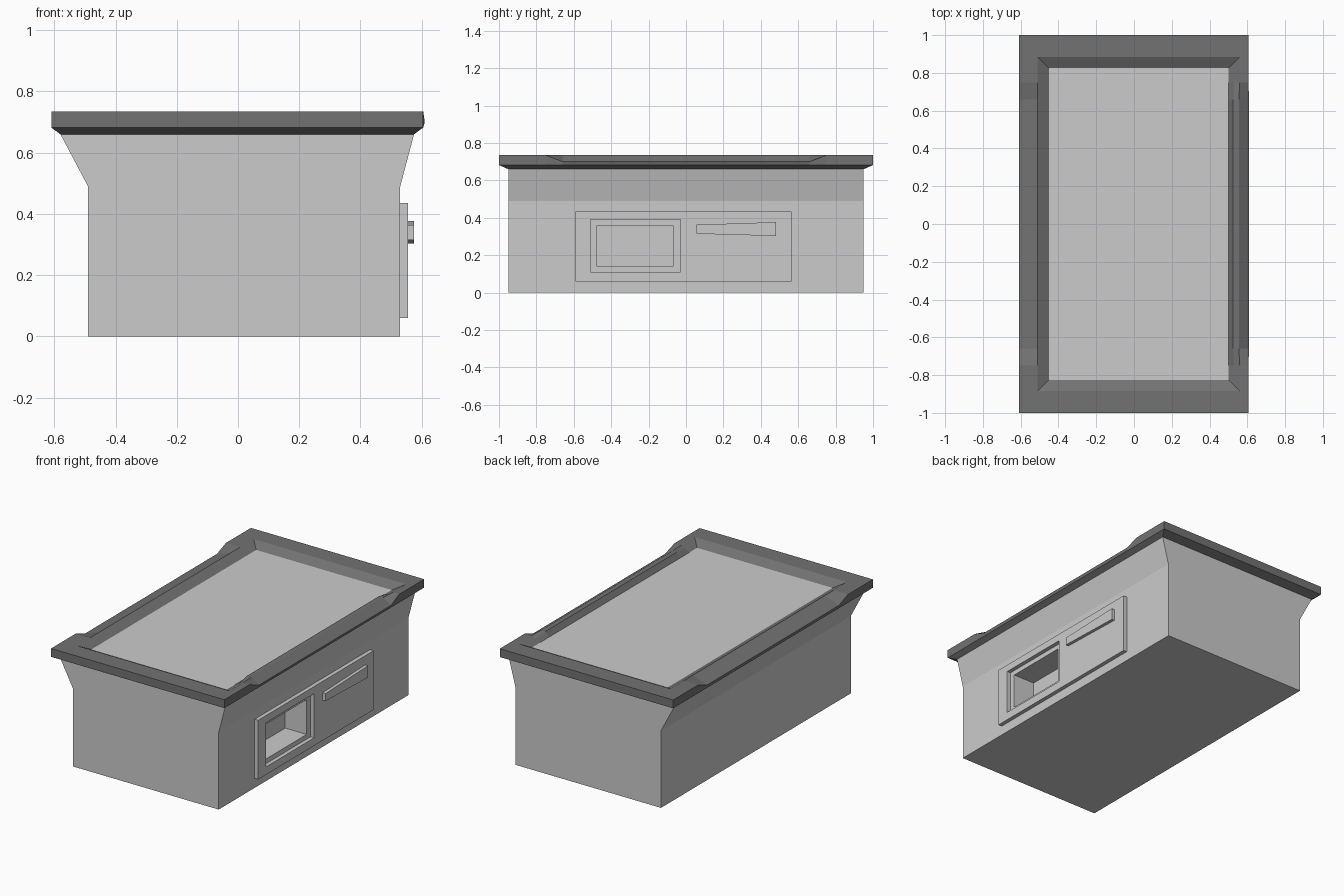
import bpy, bmesh

if "Cube" in bpy.data.objects:
    bpy.data.objects.remove(bpy.data.objects["Cube"])

dark = bpy.data.materials.new("dark_trim")
dark.diffuse_color = (0.17, 0.17, 0.17, 1)
dark.use_nodes = True
dark.node_tree.nodes["Principled BSDF"].inputs["Base Color"].default_value = dark.diffuse_color


def finish(name, bm):
    bmesh.ops.recalc_face_normals(bm, faces=bm.faces[:])
    me = bpy.data.meshes.new(name)
    bm.to_mesh(me)
    bm.free()
    ob = bpy.data.objects.new(name, me)
    bpy.context.collection.objects.link(ob)
    return ob


def prism(name, points, offset):
    """Extrude a flat polygon along an offset vector."""
    bm = bmesh.new()
    face = bm.faces.new([bm.verts.new(p) for p in points])
    ext = bmesh.ops.extrude_face_region(bm, geom=[face], use_keep_orig=True)
    verts = [g for g in ext["geom"] if isinstance(g, bmesh.types.BMVert)]
    bmesh.ops.translate(bm, verts=verts, vec=offset)
    return finish(name, bm)


def side_box(name, x0, x1, y0, y1, z0, z1):
    pts = [(x0, y0, z0), (x0, y1, z0), (x0, y1, z1), (x0, y0, z1)]
    return prism(name, pts, (x1 - x0, 0, 0))


def cut(target, cutter):
    cutter.hide_render = True
    mod = target.modifiers.new("cut", 'BOOLEAN')
    mod.operation = 'DIFFERENCE'
    mod.solver = 'EXACT'
    mod.object = cutter
    bpy.context.view_layer.objects.active = target
    bpy.ops.object.modifier_apply(modifier=mod.name)
    bpy.data.objects.remove(cutter)


# Cabinet with flared upper sides
profile = [(-0.49, 0), (0.53, 0), (0.53, 0.49), (0.575, 0.66), (-0.58, 0.66), (-0.49, 0.49)]
body = prism("cabinet_body", [(x, -0.95, z) for x, z in profile], (0, 1.9, 0))

# Service panel, with a recessed frame and a deep return opening
panel = side_box("side_panel", 0.53, 0.555, -0.59, 0.565, 0.06, 0.435)
cut(panel, side_box("recess_cutter", 0.5, 0.6, -0.51, -0.03, 0.11, 0.39))
cut(body, side_box("opening_cutter", 0.38, 0.6, -0.475, -0.07, 0.14, 0.36))

# Slightly tapered handle
prism("panel_handle", [(0.555, 0.055, 0.315), (0.555, 0.48, 0.303),
                       (0.555, 0.48, 0.377), (0.555, 0.055, 0.363)], (0.02, 0, 0))


# Rim: stacked rectangular loops with lowered outer edges along the long sides
def ring(x0, x1, y, z, left_dip=None, right_dip=None):
    """Each dip is the (x, z) of the middle stretch of that long side."""
    lx, lz = left_dip or (x0, z)
    rx, rz = right_dip or (x1, z)
    return [(x1, -y, z), (x1, -0.75, z), (rx, -0.66, rz), (rx, 0.66, rz), (x1, 0.75, z), (x1, y, z),
            (x0, y, z), (x0, 0.75, z), (lx, 0.66, lz), (lx, -0.66, lz), (x0, -0.75, z), (x0, -y, z)]


rings = [
    ring(-0.58, 0.575, 0.95, 0.66),
    ring(-0.61, 0.605, 1.0, 0.682),
    ring(-0.61, 0.605, 1.0, 0.735, (-0.61, 0.70), (0.61, 0.70)),
    ring(-0.51, 0.56, 0.885, 0.735, None, (0.555, 0.735)),
    ring(-0.48, 0.53, 0.855, 0.72, None, (0.525, 0.735)),
    ring(-0.45, 0.50, 0.825, 0.705),
]
bm = bmesh.new()
loops = [[bm.verts.new(p) for p in r] for r in rings]
for a, b in zip(loops, loops[1:]):
    for i in range(len(a)):
        j = (i + 1) % len(a)
        bm.faces.new((a[i], a[j], b[j], b[i]))
rim = finish("top_rim", bm)
rim.data.materials.append(dark)

# Flat playing surface set inside the rim
bm = bmesh.new()
bm.faces.new([bm.verts.new(p) for p in [(-0.45, -0.825, 0.705), (0.5, -0.825, 0.705),
                                       (0.5, 0.825, 0.705), (-0.45, 0.825, 0.705)]])
top = finish("top_surface", bm)
if top.data.polygons[0].normal.z < 0:
    top.data.flip_normals()
